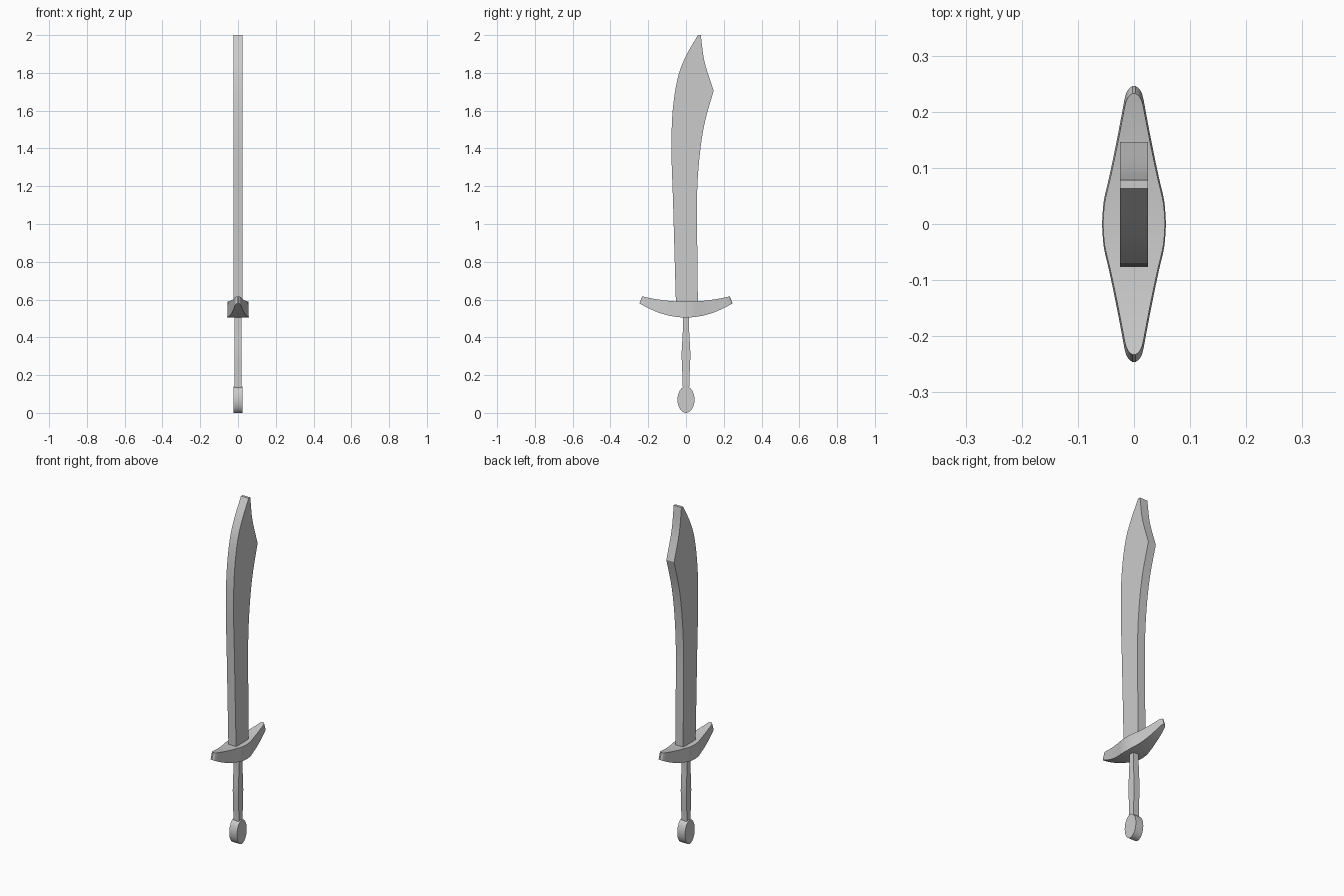
import bpy, bmesh, math
from mathutils import Vector

if "Cube" in bpy.data.objects:
    bpy.data.objects.remove(bpy.data.objects["Cube"])


def finish(bm, name):
    bmesh.ops.recalc_face_normals(bm, faces=bm.faces)
    me = bpy.data.meshes.new(name)
    bm.to_mesh(me)
    bm.free()
    ob = bpy.data.objects.new(name, me)
    bpy.context.collection.objects.link(ob)
    bpy.ops.object.select_all(action='DESELECT')
    bpy.context.view_layer.objects.active = ob
    ob.select_set(True)
    bpy.ops.object.shade_smooth_by_angle(angle=math.radians(25))
    return ob


def spline(pts, n=5):
    """Catmull-Rom curve through the points."""
    p = [Vector(q) for q in pts]
    p = [2 * p[0] - p[1]] + p + [2 * p[-1] - p[-2]]
    out = []
    for i in range(1, len(p) - 2):
        a, b, c, d = p[i - 1:i + 3]
        for k in range(n):
            t = k / n
            out.append(0.5 * (2 * b + (c - a) * t + (2 * a - 5 * b + 4 * c - d) * t * t
                              + (3 * b - a - 3 * c + d) * t ** 3))
    return out + [p[-2]]


def slab(name, outline, half):
    """Extrude a (y, z) outline symmetrically along x."""
    bm = bmesh.new()
    face = bm.faces.new([bm.verts.new((-half, y, z)) for y, z in outline])
    ext = bmesh.ops.extrude_face_region(bm, geom=[face])
    verts = [v for v in ext['geom'] if isinstance(v, bmesh.types.BMVert)]
    bmesh.ops.translate(bm, verts=verts, vec=(2 * half, 0, 0))
    return finish(bm, name)


# Curved blade: back edge, clipped tip, cutting edge
back = spline([(-.053, .57), (-.061, .85), (-.069, 1.13), (-.077, 1.39),
               (-.070, 1.605), (-.042, 1.78), (0, 1.89), (.063, 2.0)])
clip = spline([(.078, 2.0), (.098, 1.86), (.146, 1.706)])
edge = spline([(.146, 1.706), (.097, 1.526), (.070, 1.34), (.058, 1.13),
               (.060, .85), (.063, .57)])
slab("blade", back + clip + edge[1:], .025)

# Grip with a slight swell
side = spline([(.017, .12), (.018, .18), (.023, .31), (.017, .43), (.017, .53)])
slab("grip", [tuple(p) for p in side] + [(-y, z) for y, z in reversed(side)], .018)

# Oval pommel
ring = [2 * math.pi * i / 48 for i in range(48)]
slab("pommel", [(.045 * math.cos(a), .07 + .07 * math.sin(a)) for a in ring], .025)

# Upswept cross guard: lofted sections along y, narrowing to rounded tips
half_plan = spline([(0, .057), (.04, .054), (.08, .045), (.12, .0365), (.16, .0285),
                    (.20, .021), (.228, .0155), (.240, .010), (.246, .003)], 3)
plan = [(-y, w) for y, w in reversed(half_plan[1:])] + [tuple(p) for p in half_plan]
bm = bmesh.new()
sections = []
for y, w in plan:
    t = (y / .246) ** 2
    low, high = .505 + .075 * t, .589 + .028 * t
    sections.append([bm.verts.new(c) for c in (
        (-w, y, low), (w, y, low), (w * .97, y * .945, high), (-w * .97, y * .945, high))])
for a, b in zip(sections, sections[1:]):
    for i in range(4):
        j = (i + 1) % 4
        bm.faces.new((a[i], a[j], b[j], b[i]))
bm.faces.new(sections[0])
bm.faces.new(sections[-1])
finish(bm, "cross_guard")
